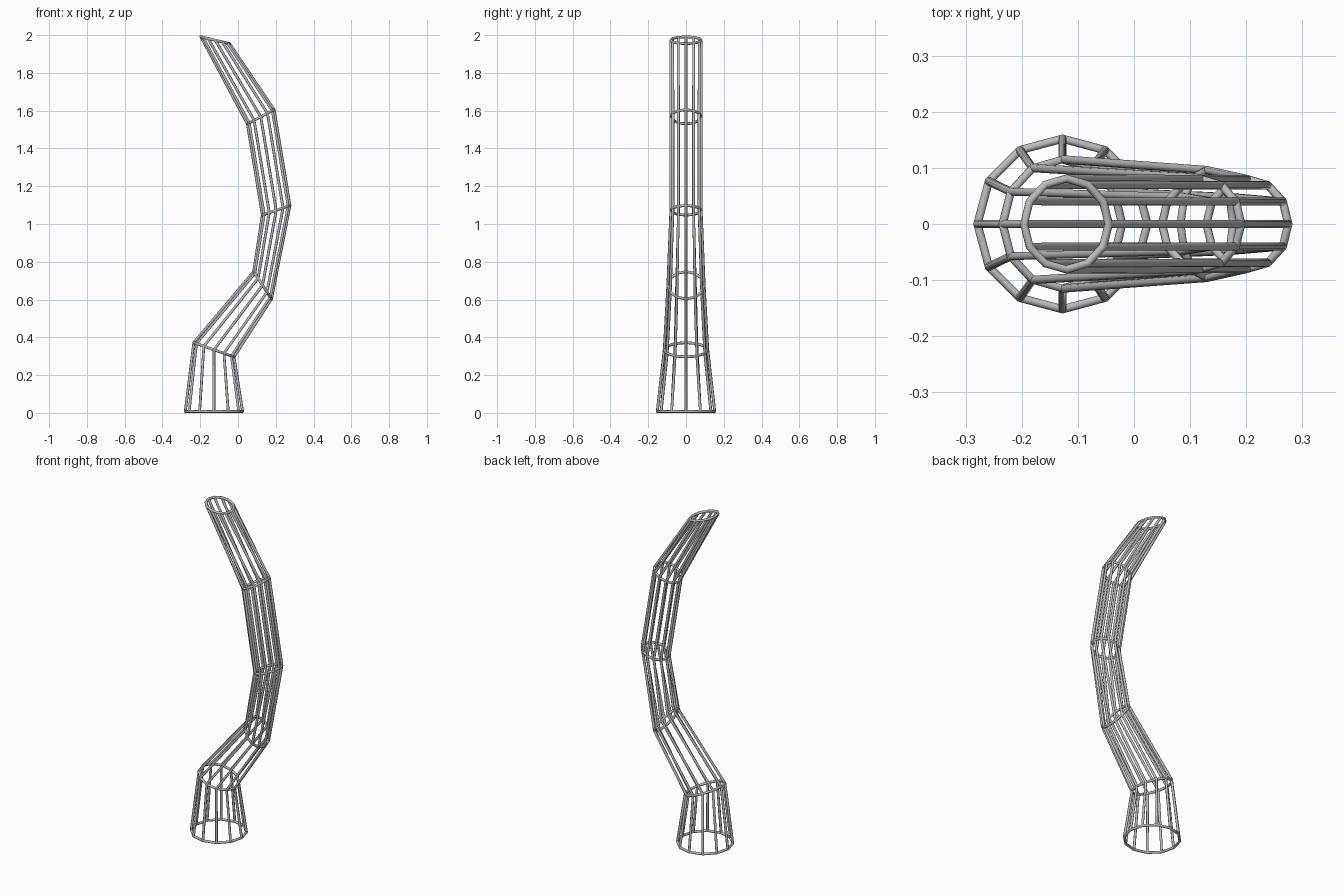
import bpy
import math
from mathutils import Vector

if "Cube" in bpy.data.objects:
    bpy.data.objects.remove(bpy.data.objects["Cube"], do_unlink=True)

SIDES = 12
ROD = 0.0075

# Each hoop: left x, left z, right x, right z, half depth
HOOPS = [
    (-0.279, 0.0075, 0.024, 0.0075, 0.152),
    (-0.234, 0.372, -0.021, 0.296, 0.115),
    (0.083, 0.748, 0.177, 0.603, 0.096),
    (0.129, 1.047, 0.275, 1.098, 0.080),
    (0.050, 1.530, 0.191, 1.605, 0.080),
    (-0.196, 1.991, -0.045, 1.955, 0.081),
]

steel = bpy.data.materials.new("grey metal")
steel.use_nodes = True
GREY = (0.5, 0.5, 0.5, 1.0)
steel.diffuse_color = GREY
steel.node_tree.nodes["Principled BSDF"].inputs["Base Color"].default_value = GREY


def hoop_points(hoop):
    lx, lz, rx, rz, depth = hoop
    left, right = Vector((lx, 0, lz)), Vector((rx, 0, rz))
    centre, half = (left + right) / 2, (right - left) / 2
    angles = [math.tau * i / SIDES for i in range(SIDES)]
    return [centre + half * math.cos(a) + Vector((0, depth * math.sin(a), 0))
            for a in angles]


def make_rods(name, paths, closed):
    """Round rods swept along straight-segment paths, turned into a mesh."""
    curve = bpy.data.curves.new(name, "CURVE")
    curve.dimensions = "3D"
    curve.bevel_depth = ROD
    curve.bevel_resolution = 2
    curve.use_fill_caps = True
    for path in paths:
        spline = curve.splines.new("POLY")
        spline.points.add(len(path) - 1)
        for point, co in zip(spline.points, path):
            point.co = (*co, 1)
        spline.use_cyclic_u = closed
    curve.materials.append(steel)
    obj = bpy.data.objects.new(name, curve)
    bpy.context.collection.objects.link(obj)
    bpy.ops.object.select_all(action="DESELECT")
    obj.select_set(True)
    bpy.context.view_layer.objects.active = obj
    bpy.ops.object.convert(target="MESH")
    bpy.ops.object.shade_smooth_by_angle(angle=math.radians(50))


rings = [hoop_points(h) for h in HOOPS]

# Hoops at the base, at every bend and at the open top
make_rods("hoops", rings, True)

# Long rods running from the base to the top through every hoop
make_rods("long_rods", list(zip(*rings)), False)
